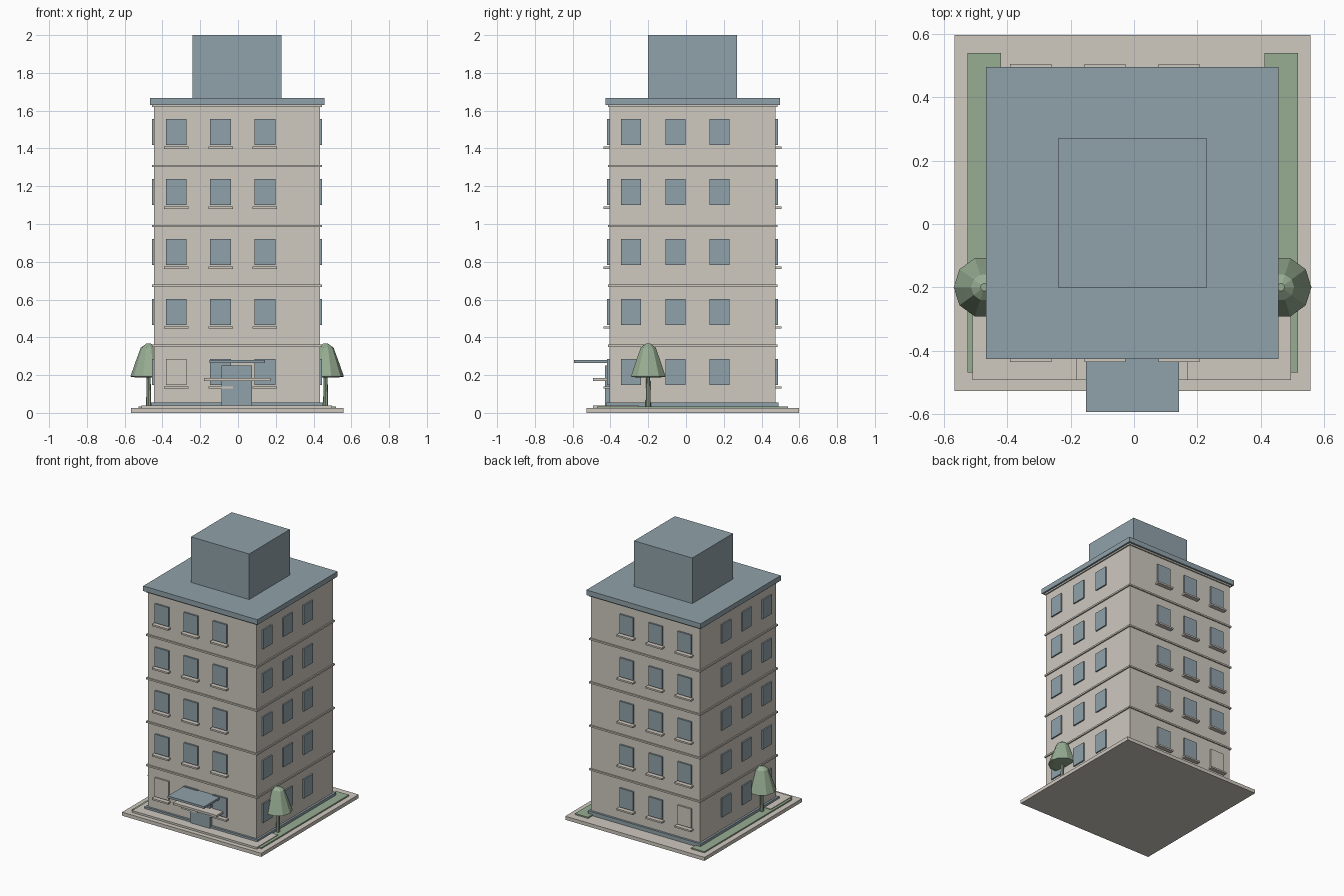
import bpy, bmesh, math

cube = bpy.data.objects.get("Cube")
if cube:
    bpy.data.objects.remove(cube, do_unlink=True)


def material(name, rgb):
    m = bpy.data.materials.new(name)
    m.use_nodes = True
    m.diffuse_color = (*rgb, 1)
    for n in m.node_tree.nodes:
        if n.type == 'BSDF_PRINCIPLED':
            n.inputs["Base Color"].default_value = (*rgb, 1)
            n.inputs["Roughness"].default_value = 0.8
    return m


STONE = material("warm_stone", (0.62, 0.58, 0.52))
BLUE = material("slate_blue", (0.28, 0.36, 0.40))
GREEN = material("leaf_green", (0.31, 0.42, 0.29))


def add_object(name, bm, mat):
    bmesh.ops.recalc_face_normals(bm, faces=bm.faces)
    me = bpy.data.meshes.new(name)
    bm.to_mesh(me)
    bm.free()
    me.materials.append(mat)
    ob = bpy.data.objects.new(name, me)
    bpy.context.collection.objects.link(ob)
    return ob


def box(name, x, y, z, mat):
    """Box given by its (low, high) extents along each axis."""
    bm = bmesh.new()
    bmesh.ops.create_cube(bm, size=1)
    for v in bm.verts:
        v.co = [lo + (c + 0.5) * (hi - lo) for c, (lo, hi) in zip(v.co, (x, y, z))]
    return add_object(name, bm, mat)


CX, CY = -0.005, 0.035     # centre of the tower
HALF = 0.44                # half width of the walls
STOREY = 0.3175


def slab(name, half, z, mat):
    """Square layer centred on the tower."""
    return box(name, (CX - half, CX + half), (CY - half, CY + half), z, mat)


# Ground, plinth, walls and roof
slab("ground_slab", 0.5625, (0, 0.026), STONE)
slab("plinth", 0.455, (0.026, 0.054), BLUE)
slab("walls", HALF, (0.026, 1.635), STONE)
slab("roof_slab", 0.462, (1.63, 1.667), BLUE)
slab("roof_room", 0.235, (1.667, 2.0), BLUE)
box("front_pavement", (-0.51, 0.497), (-0.493, -0.25), (0.02, 0.04), STONE)

# Planted strips along both sides
for side, x in (("right", (-0.527, -0.42)), ("left", (0.413, 0.518))):
    box(side + "_lawn", x, (-0.47, 0.541), (0.02, 0.035), GREEN)

# Storey bands and windows
for floor in range(5):
    lift = floor * STOREY
    slab(f"floor_band_{floor}", 0.449, (0.349 + lift, 0.361 + lift), STONE)
    z = (0.147 + lift, 0.286 + lift)
    for col in range(3):
        step = (col - 1) * 0.2345
        tag = f"{floor}_{col}"
        # Front and back windows with sills; one ground bay is walled in
        wx = CX - 0.087 + step
        mat = STONE if floor == 0 and col == 0 else BLUE
        for face, sign in (("front", -1), ("back", 1)):
            wall = CY + sign * HALF
            pane = sorted((wall - sign * 0.01, wall + sign * 0.012))
            ledge = sorted((wall - sign * 0.01, wall + sign * 0.031))
            box(f"{face}_window_{tag}", (wx - 0.055, wx + 0.055), pane, z, mat)
            box(f"{face}_sill_{tag}", (wx - 0.065, wx + 0.065), ledge,
                (z[0] - 0.019, z[0] - 0.007), STONE)
        # Side windows without sills
        wy = CY - 0.091 + step
        for face, sign in (("right", -1), ("left", 1)):
            wall = CX + sign * HALF
            pane = sorted((wall - sign * 0.01, wall + sign * 0.01))
            box(f"{face}_window_{tag}", pane, (wy - 0.053, wy + 0.053), z, BLUE)

# Entrance
box("door", (-0.087, 0.073), (-0.429, -0.39), (0.04, 0.25), BLUE)
box("canopy", (-0.152, 0.142), (-0.594, -0.4), (0.265, 0.281), BLUE)
box("entrance_shelf", (-0.181, 0.171), (-0.493, -0.4), (0.17, 0.186), STONE)


def lathe(name, profile, sides, x, y, mat):
    """Closed faceted solid turned from (radius, height) points."""
    bm = bmesh.new()
    rings = [[bm.verts.new((x + r * math.cos(math.tau * i / sides),
                            y + r * math.sin(math.tau * i / sides), h))
              for i in range(sides)] for r, h in profile]
    for a, b in zip(rings, rings[1:]):
        for i in range(sides):
            j = (i + 1) % sides
            bm.faces.new((a[i], a[j], b[j], b[i]))
    bm.faces.new(rings[0])
    bm.faces.new(rings[-1])
    return add_object(name, bm, mat)


# Trees
for side, x in (("right", -0.473), ("left", 0.464)):
    lathe(side + "_tree_trunk", [(0.014, 0.03), (0.01, 0.2)], 8, x, -0.2, GREEN)
    lathe(side + "_tree_crown",
          [(0.07, 0.188), (0.097, 0.192), (0.066, 0.28), (0.042, 0.345), (0.012, 0.367)],
          10, x, -0.2, GREEN)
